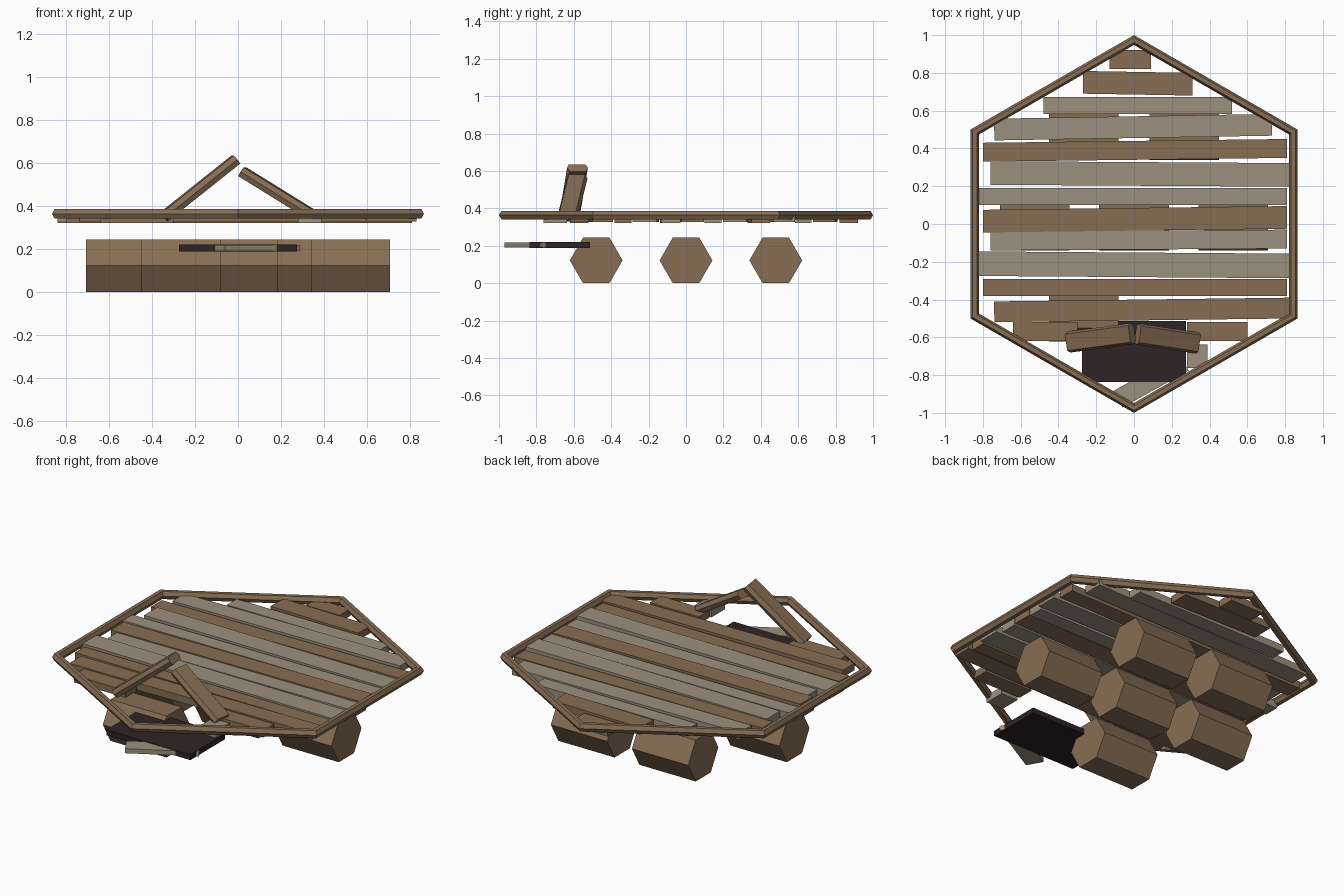
import bpy, math
from mathutils import Vector, Matrix

if "Cube" in bpy.data.objects:
    bpy.data.objects.remove(bpy.data.objects["Cube"])


def mat(name, rgb):
    m = bpy.data.materials.new(name)
    m.diffuse_color = (*rgb, 1)
    m.use_nodes = True
    m.node_tree.nodes["Principled BSDF"].inputs["Base Color"].default_value = m.diffuse_color
    return m


BROWN = mat("brown wood", (0.243, 0.155, 0.09))
GREY = mat("weathered wood", (0.33, 0.28, 0.205))
DARK = mat("dark panel", (0.027, 0.017, 0.018))


def prism(name, profile, a, b, material, up=Vector((0, 0, 1))):
    """Extrude a (side, up) profile from point a to point b."""
    a, b = Vector(a), Vector(b)
    d = (b - a).normalized()
    side = up.cross(d).normalized()
    u = d.cross(side)
    n = len(profile)
    verts = [p + side * s + u * t for p in (a, b) for s, t in profile]
    faces = [(i, (i + 1) % n, (i + 1) % n + n, i + n)[::-1] for i in range(n)]
    faces += [tuple(range(n)), tuple(range(2 * n - 1, n - 1, -1))]
    me = bpy.data.meshes.new(name)
    me.from_pydata(verts, [], [f for f in faces])
    ob = bpy.data.objects.new(name, me)
    bpy.context.collection.objects.link(ob)
    me.materials.append(material)
    # consistent outward normals
    import bmesh
    bm = bmesh.new()
    bm.from_mesh(me)
    bmesh.ops.recalc_face_normals(bm, faces=bm.faces)
    bm.to_mesh(me)
    bm.free()
    return ob


def rect(w, h):
    return [(-w / 2, -h / 2), (w / 2, -h / 2), (w / 2, h / 2), (-w / 2, h / 2)]


# hexagonal rim with a six-sided section
bpy.ops.mesh.primitive_torus_add(major_segments=6, minor_segments=6,
                                 major_radius=0.974, minor_radius=0.026,
                                 location=(0, 0, 0.364),
                                 rotation=(0, 0, math.pi / 2))
rim = bpy.context.object
rim.name = "rim"
rim.data.materials.append(BROWN)

# deck planks: x0, x1, y centre left, y centre right, width, wood
planks = [
    (-0.13, 0.09, 0.87, 0.87, 0.10, BROWN),
    (-0.27, 0.31, 0.75, 0.74, 0.12, BROWN),
    (-0.48, 0.52, 0.627, 0.627, 0.09, GREY),
    (-0.74, 0.73, 0.50, 0.525, 0.115, GREY),
    (-0.80, 0.81, 0.38, 0.40, 0.10, BROWN),
    (-0.76, 0.83, 0.27, 0.26, 0.125, GREY),
    (-0.84, 0.81, 0.145, 0.145, 0.09, GREY),
    (-0.80, 0.81, 0.015, 0.035, 0.12, BROWN),
    (-0.76, 0.81, -0.09, -0.08, 0.10, GREY),
    (-0.84, 0.83, -0.21, -0.222, 0.13, GREY),
    (-0.80, 0.81, -0.337, -0.337, 0.09, BROWN),
    (-0.74, 0.83, -0.465, -0.445, 0.11, BROWN),
    (-0.64, -0.30, -0.57, -0.57, 0.10, BROWN),
    (0.28, 0.60, -0.57, -0.57, 0.10, BROWN),
    (0.28, 0.39, -0.70, -0.70, 0.125, GREY),
]
for i, (x0, x1, ya, yb, w, m) in enumerate(planks):
    z = 0.342 + 0.006 * (i % 2)
    prism(f"deck_plank_{i + 1}", rect(w, 0.042), (x0, ya, z), (x1, yb, z), m)

# floating logs in a staggered pattern, one missing at the front
R = 0.141
log_profile = [(R * math.cos(k * math.pi / 3), R * math.sin(k * math.pi / 3))
               for k in range(6)]
logs = [(x, 0) for x in (-0.525, 0, 0.525)]
logs += [(-0.265, 0.48), (0.265, 0.48), (-0.265, -0.48)]
for i, (x, y) in enumerate(logs):
    prism(f"float_log_{i + 1}", log_profile,
          (x - 0.184, y, 0.122), (x + 0.184, y, 0.122), BROWN)

# two broken beams leaning together over the hole
beam = [(0.056, 0), (0.044, 0.024), (-0.044, 0.024),
        (-0.056, 0), (-0.044, -0.024), (0.044, -0.024)]
prism("left_beam", beam, (-0.345, -0.625, 0.35), (-0.01, -0.58, 0.617), BROWN)
prism("right_beam", beam, (0.335, -0.63, 0.365), (0.02, -0.582, 0.56), BROWN)

# sunken dark panel and the fallen plank through it
prism("dark_panel", rect(0.325, 0.032), (-0.275, -0.675, 0.205),
      (0.275, -0.675, 0.205), DARK)
u = Vector((math.cos(0.51), math.sin(0.51), 0)) * 0.2
c = Vector((0.09, -0.83, 0.205))
prism("fallen_plank", rect(0.10, 0.027), c - u, c + u, GREY)
